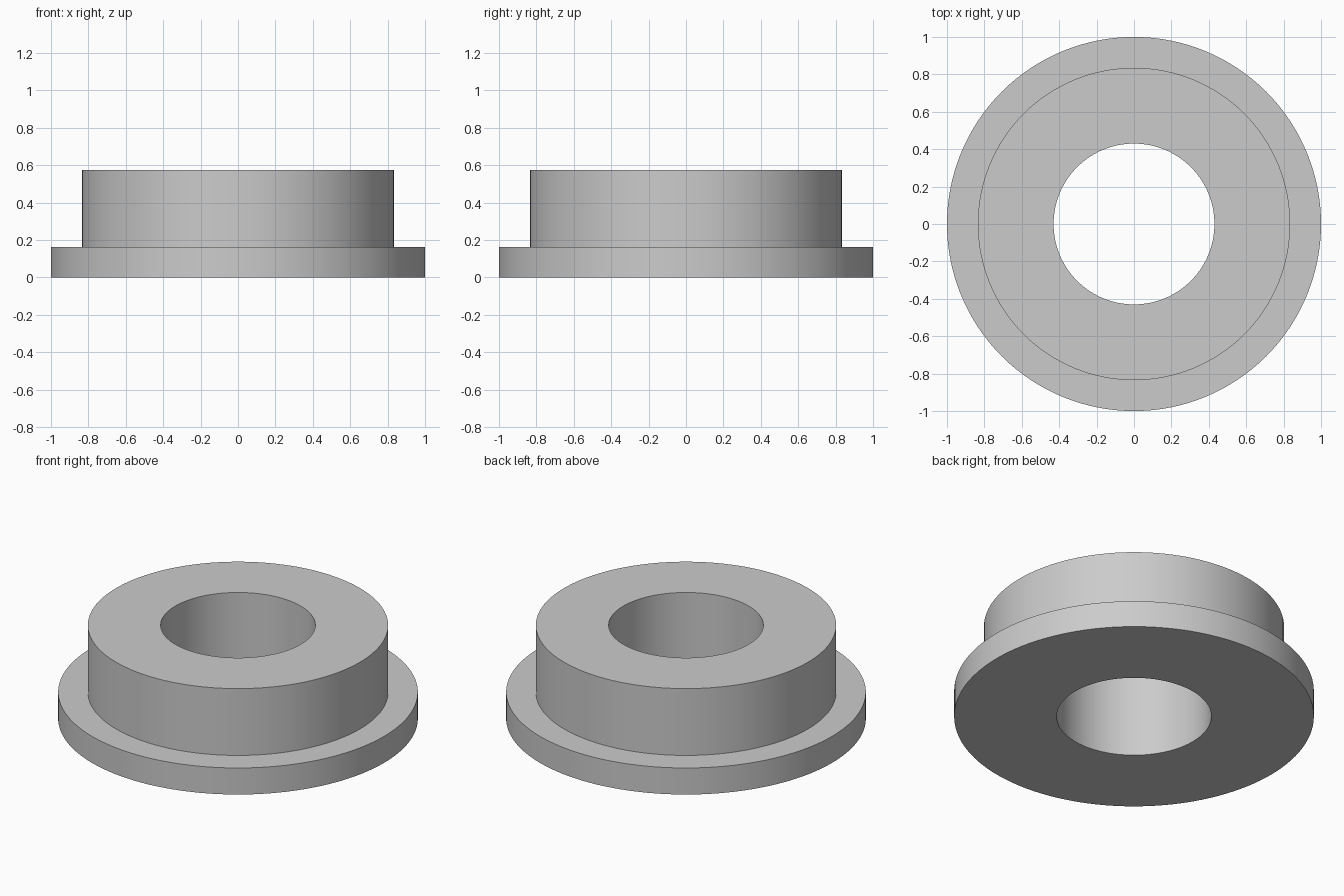
import bpy
import bmesh
from math import cos, sin, tau, radians

cube = bpy.data.objects.get("Cube")
if cube:
    bpy.data.objects.remove(cube, do_unlink=True)

SEGMENTS = 128
FLANGE_R, BODY_R, BORE_R = 1.0, 0.835, 0.43
FLANGE_H, TOTAL_H = 0.163, 0.573

# Single plain grey
grey = bpy.data.materials.new("plain_grey")
grey.use_nodes = True
colour = (0.6, 0.6, 0.6, 1)
grey.diffuse_color = colour
grey.node_tree.nodes["Principled BSDF"].inputs["Base Color"].default_value = colour


def lathe(name, profile, material):
    """Revolve a closed (radius, height) profile about the z axis."""
    bm = bmesh.new()
    rings = []
    for i in range(SEGMENTS):
        a = tau * i / SEGMENTS
        rings.append([bm.verts.new((r * cos(a), r * sin(a), z)) for r, z in profile])
    count = len(profile)
    for i in range(SEGMENTS):
        here, after = rings[i], rings[(i + 1) % SEGMENTS]
        for j in range(count):
            k = (j + 1) % count
            bm.faces.new((here[j], after[j], after[k], here[k]))
    bmesh.ops.recalc_face_normals(bm, faces=bm.faces)
    mesh = bpy.data.meshes.new(name)
    bm.to_mesh(mesh)
    bm.free()
    mesh.materials.append(material)
    obj = bpy.data.objects.new(name, mesh)
    bpy.context.collection.objects.link(obj)
    return obj


# Flanged bushing: wide base flange, narrower body, straight through bore
bushing = lathe("flanged_bushing", [
    (BORE_R, 0), (FLANGE_R, 0), (FLANGE_R, FLANGE_H),
    (BODY_R, FLANGE_H), (BODY_R, TOTAL_H), (BORE_R, TOTAL_H),
], grey)

# Smooth walls with crisp rims
bpy.ops.object.select_all(action="DESELECT")
bushing.select_set(True)
bpy.context.view_layer.objects.active = bushing
bpy.ops.object.shade_smooth_by_angle(angle=radians(30))
